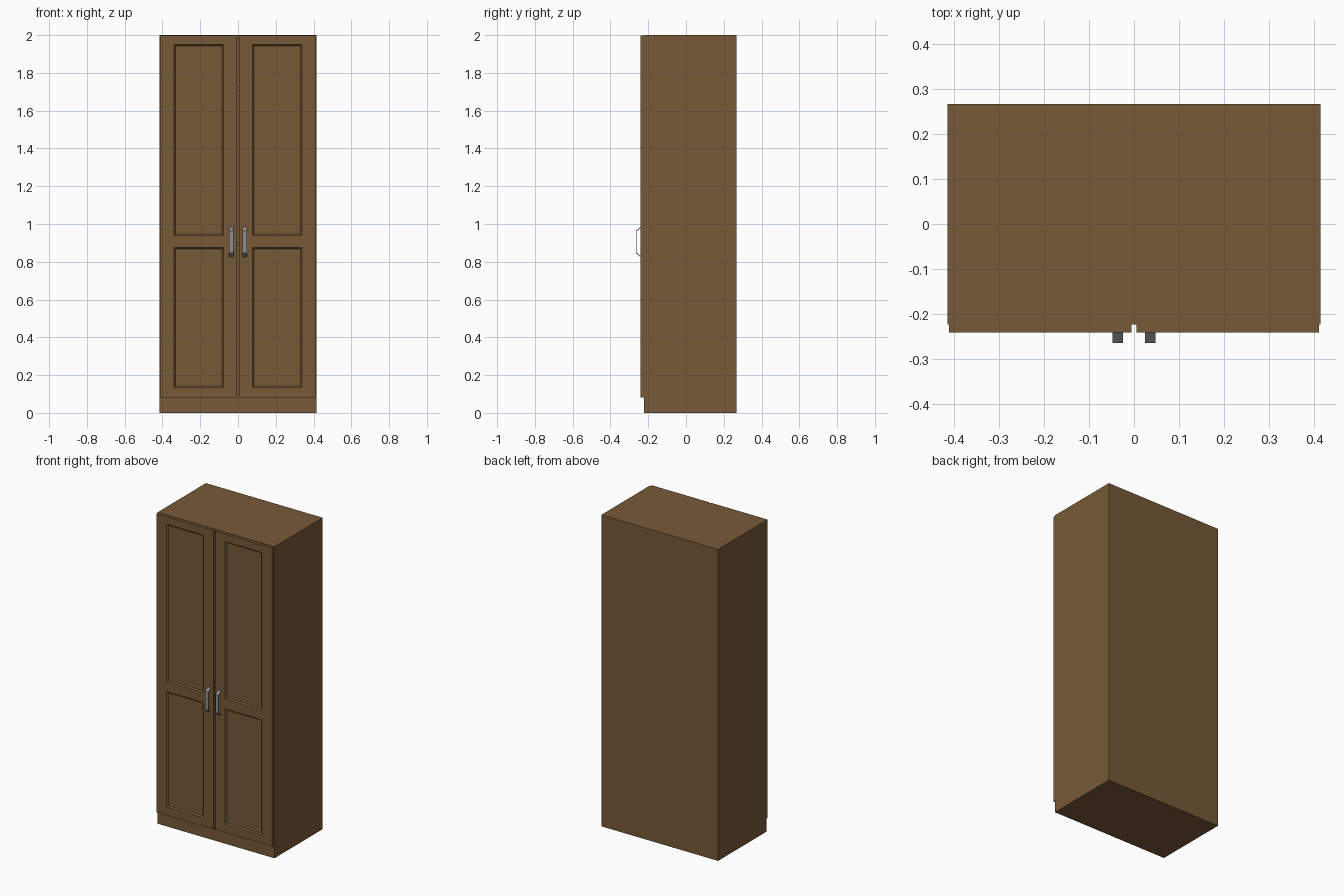
import bpy, bmesh

if "Cube" in bpy.data.objects:
    bpy.data.objects.remove(bpy.data.objects["Cube"])


def material(name, rgb):
    m = bpy.data.materials.new(name)
    m.diffuse_color = (*rgb, 1)
    m.use_nodes = True
    m.node_tree.nodes["Principled BSDF"].inputs["Base Color"].default_value = m.diffuse_color
    return m


WOOD = material("brown wood", (0.185, 0.101, 0.040))
METAL = material("grey metal", (0.27, 0.27, 0.28))


def finish(name, bm, mat):
    bmesh.ops.recalc_face_normals(bm, faces=bm.faces)
    me = bpy.data.meshes.new(name)
    bm.to_mesh(me)
    bm.free()
    me.materials.append(mat)
    ob = bpy.data.objects.new(name, me)
    bpy.context.collection.objects.link(ob)
    return ob


def box(name, x, y, z, mat=WOOD):
    bm = bmesh.new()
    bmesh.ops.create_cube(bm, size=1)
    for v in bm.verts:
        for i, (a, b) in enumerate((x, y, z)):
            v.co[i] = a if v.co[i] < 0 else b
    return finish(name, bm, mat)


W, FRONT, BACK, T = 0.415, -0.223, 0.267, 0.018

# Carcass
for side, s in (("left", -1), ("right", 1)):
    a, b = sorted((s * W, s * (W - T)))
    box(side + "_side", (a, b), (FRONT, 0.252), (0, 2))
inner = (-W + T, W - T)
box("top_panel", inner, (FRONT, 0.252), (2 - T, 2))
box("bottom_panel", inner, (FRONT, 0.252), (0.08, 0.08 + T))
box("back_panel", (-W, W), (0.252, BACK), (0, 2))
box("plinth", inner, (FRONT, 0.252), (0, 0.08))
box("upper_shelf", inner, (-0.20, 0.252), (1.705, 1.723))
box("middle_shelf", inner, (-0.20, 0.252), (0.885, 0.903))


# Doors: a front grid whose two panel cells are bevelled inwards
def door(name, s):
    xs = sorted(s * x for x in (0.006, 0.077, 0.338, 0.412))
    zs = (0.082, 0.135, 0.875, 0.94, 1.95, 1.997)
    bm = bmesh.new()
    g = [[bm.verts.new((x, -0.241, z)) for x in xs] for z in zs]
    panels = []
    for j in range(5):
        for i in range(3):
            f = bm.faces.new((g[j][i], g[j][i + 1], g[j + 1][i + 1], g[j + 1][i]))
            if i == 1 and j in (1, 3):
                panels.append(f)
    bm.normal_update()
    rim = [e for e in bm.edges if e.is_boundary]
    ext = bmesh.ops.extrude_edge_only(bm, edges=rim)["geom"]
    for v in ext:
        if isinstance(v, bmesh.types.BMVert):
            v.co.y = FRONT
    bmesh.ops.edgeloop_fill(bm, edges=[e for e in bm.edges if e.is_boundary])
    bmesh.ops.inset_individual(bm, faces=panels, thickness=0.010, depth=-0.008)
    return finish(name, bm, WOOD)


# Handles: thin bent strap extruded across its width
def handle(name, s):
    path = [(-0.241, 0.826), (-0.265, 0.846), (-0.265, 0.964), (-0.241, 0.984),
            (-0.241, 0.979), (-0.261, 0.962), (-0.261, 0.848), (-0.241, 0.831)]
    bm = bmesh.new()
    rows = [[bm.verts.new((x, y, z)) for y, z in path]
            for x in (s * 0.025, s * 0.048)]
    n = len(path)
    for i in range(n):
        k = (i + 1) % n
        bm.faces.new((rows[0][i], rows[0][k], rows[1][k], rows[1][i]))
    for r in rows:  # cap each strap segment
        for i in range(3):
            bm.faces.new((r[i], r[i + 1], r[6 - i], r[7 - i]))
    return finish(name, bm, METAL)


for side, s in (("left", -1), ("right", 1)):
    door(side + "_door", s)
    handle(side + "_handle", s)
